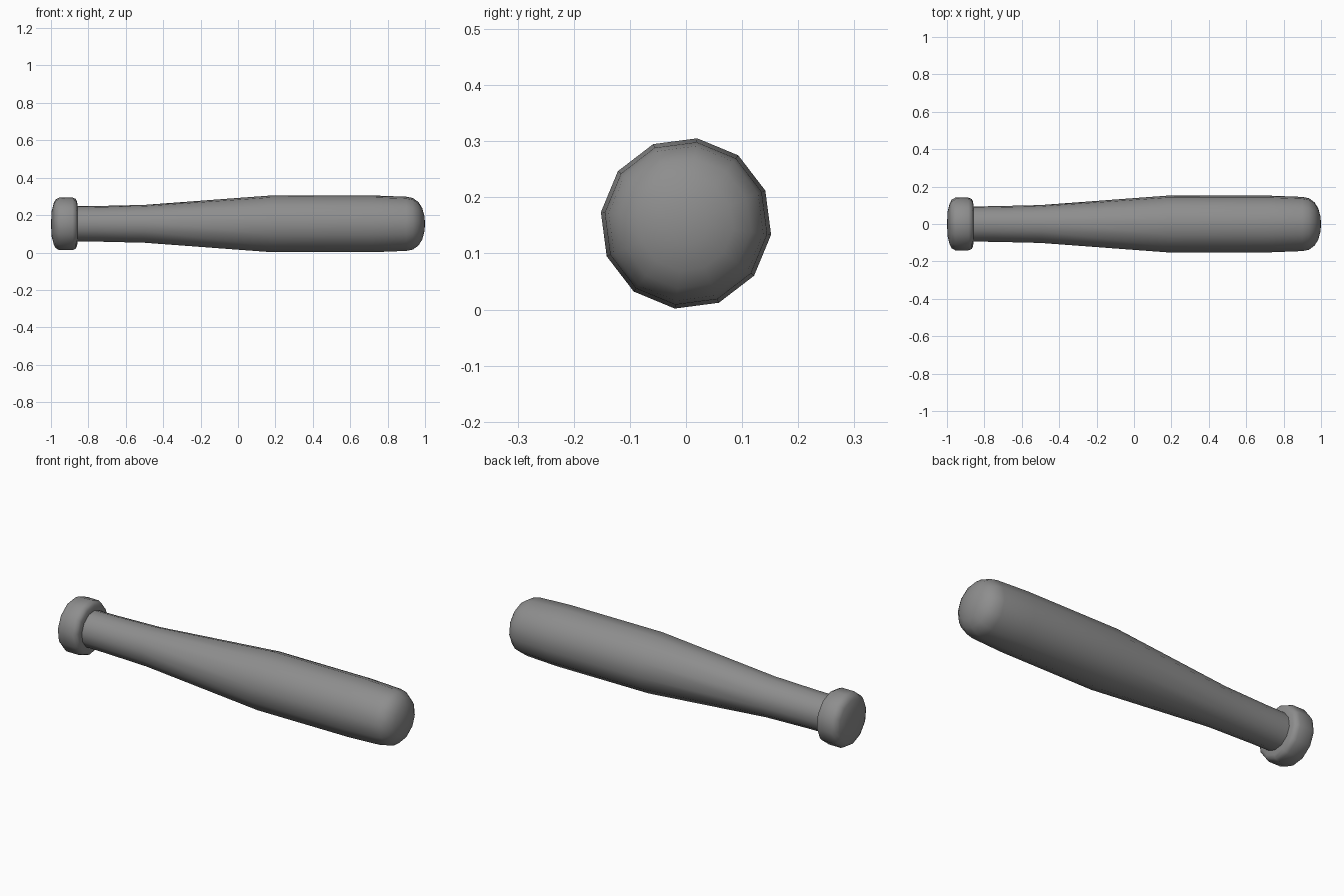
import bpy, bmesh
from math import cos, sin, radians

if "Cube" in bpy.data.objects:
    bpy.data.objects.remove(bpy.data.objects["Cube"])

SIDES = 12
CENTRE_Z = 0.1535


def lathe(name, profile):
    """Turn (x, radius) points about the long axis; radius 0 makes a pole."""
    bm = bmesh.new()
    rings = []
    for x, r in profile:
        if r == 0:
            rings.append([bm.verts.new((x, 0, CENTRE_Z))] * SIDES)
            continue
        angles = [radians(22.5 + 360 * i / SIDES) for i in range(SIDES)]
        rings.append([bm.verts.new((x, r * cos(a), CENTRE_Z + r * sin(a))) for a in angles])
    for a, b in zip(rings, rings[1:]):
        for i in range(SIDES):
            j = (i + 1) % SIDES
            quad = [a[i], a[j], b[j], b[i]]
            bm.faces.new(list(dict.fromkeys(quad)))
    bmesh.ops.recalc_face_normals(bm, faces=bm.faces)
    mesh = bpy.data.meshes.new(name)
    bm.to_mesh(mesh)
    bm.free()
    obj = bpy.data.objects.new(name, mesh)
    bpy.context.collection.objects.link(obj)
    bpy.ops.object.select_all(action='DESELECT')
    obj.select_set(True)
    bpy.context.view_layer.objects.active = obj
    bpy.ops.object.shade_smooth_by_angle(angle=radians(50))
    return obj


# one continuous turned bat: knob, handle, barrel and rounded tip
bat = lathe("bat", [
    # knob
    (-1.0, 0), (-0.996, 0.07), (-0.985, 0.112), (-0.975, 0.131), (-0.955, 0.142),
    (-0.885, 0.142), (-0.867, 0.134), (-0.86, 0.118),
    # handle
    (-0.858, 0.095), (-0.75, 0.096), (-0.5, 0.102),
    # barrel
    (0.18, 0.153), (0.72, 0.153), (0.9, 0.146),
    # rounded tip
    (0.935, 0.139), (0.965, 0.117), (0.985, 0.085), (0.997, 0.04), (1.0, 0),
])

# dark grey finish
grey = bpy.data.materials.new("dark_grey")
grey.diffuse_color = (0.27, 0.27, 0.27, 1)
grey.use_nodes = True
grey.node_tree.nodes["Principled BSDF"].inputs["Base Color"].default_value = grey.diffuse_color
bat.data.materials.append(grey)
